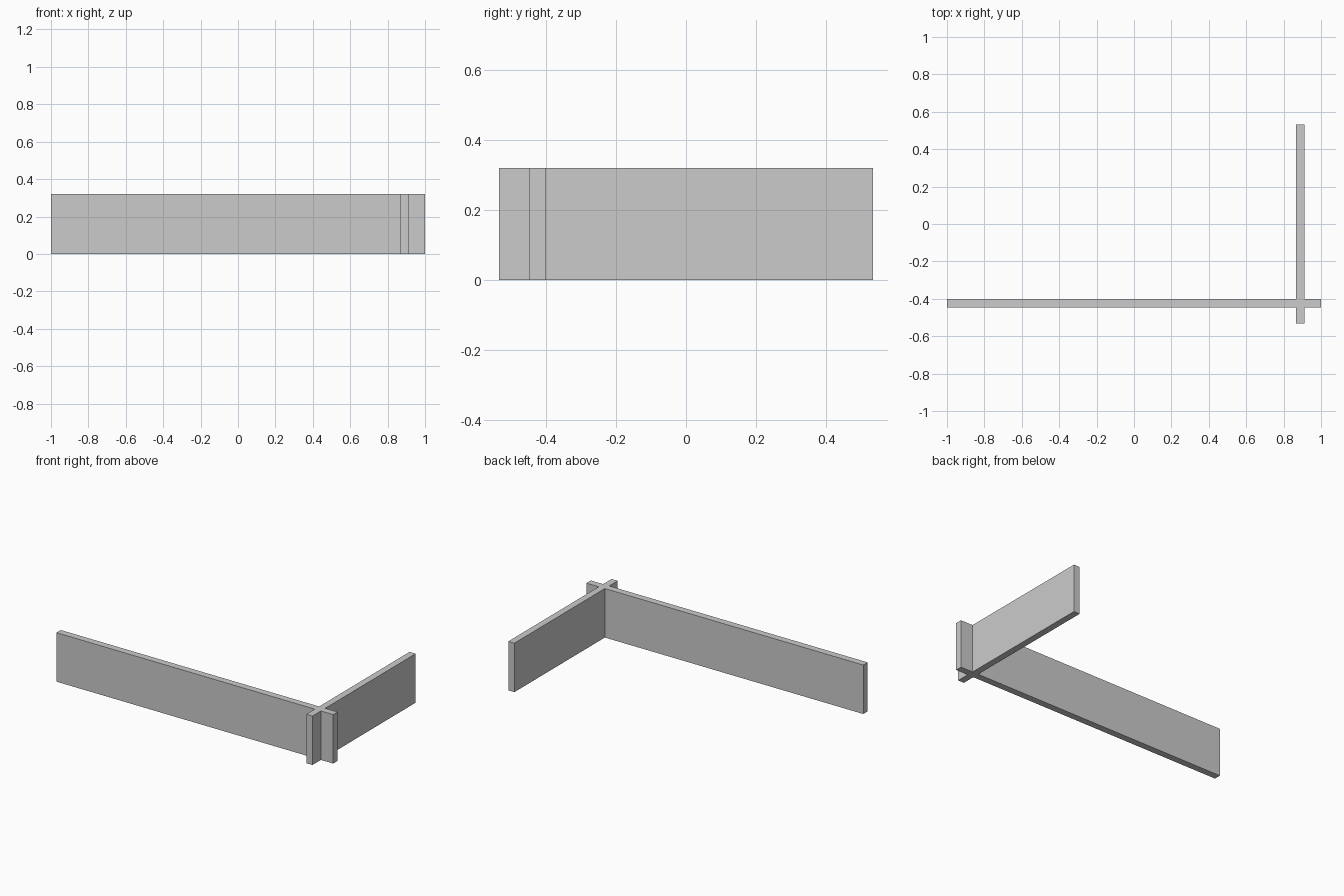
import bpy, bmesh

if "Cube" in bpy.data.objects:
    bpy.data.objects.remove(bpy.data.objects["Cube"])

HEIGHT = 0.32
# Long board runs along x, short board along y; they cross near one end
LX0, LX1, LY0, LY1 = -1.0, 1.0, -0.446, -0.401
SX0, SX1, SY0, SY1 = 0.867, 0.911, -0.533, 0.533

# Plan outline of the two joined boards, counter-clockwise
outline = [
    (LX0, LY0), (SX0, LY0), (SX0, SY0), (SX1, SY0),
    (SX1, LY0), (LX1, LY0), (LX1, LY1), (SX1, LY1),
    (SX1, SY1), (SX0, SY1), (SX0, LY1), (LX0, LY1),
]

# Extrude the outline upward into one solid with flush top and bottom
bm = bmesh.new()
base = bm.faces.new([bm.verts.new((x, y, 0)) for x, y in outline])
result = bmesh.ops.extrude_face_region(bm, geom=[base], use_keep_orig=True)
top = [g for g in result["geom"] if isinstance(g, bmesh.types.BMVert)]
bmesh.ops.translate(bm, verts=top, vec=(0, 0, HEIGHT))
bmesh.ops.recalc_face_normals(bm, faces=bm.faces[:])

mesh = bpy.data.meshes.new("crossed_boards")
bm.to_mesh(mesh)
bm.free()
bpy.context.collection.objects.link(bpy.data.objects.new("crossed_boards", mesh))
